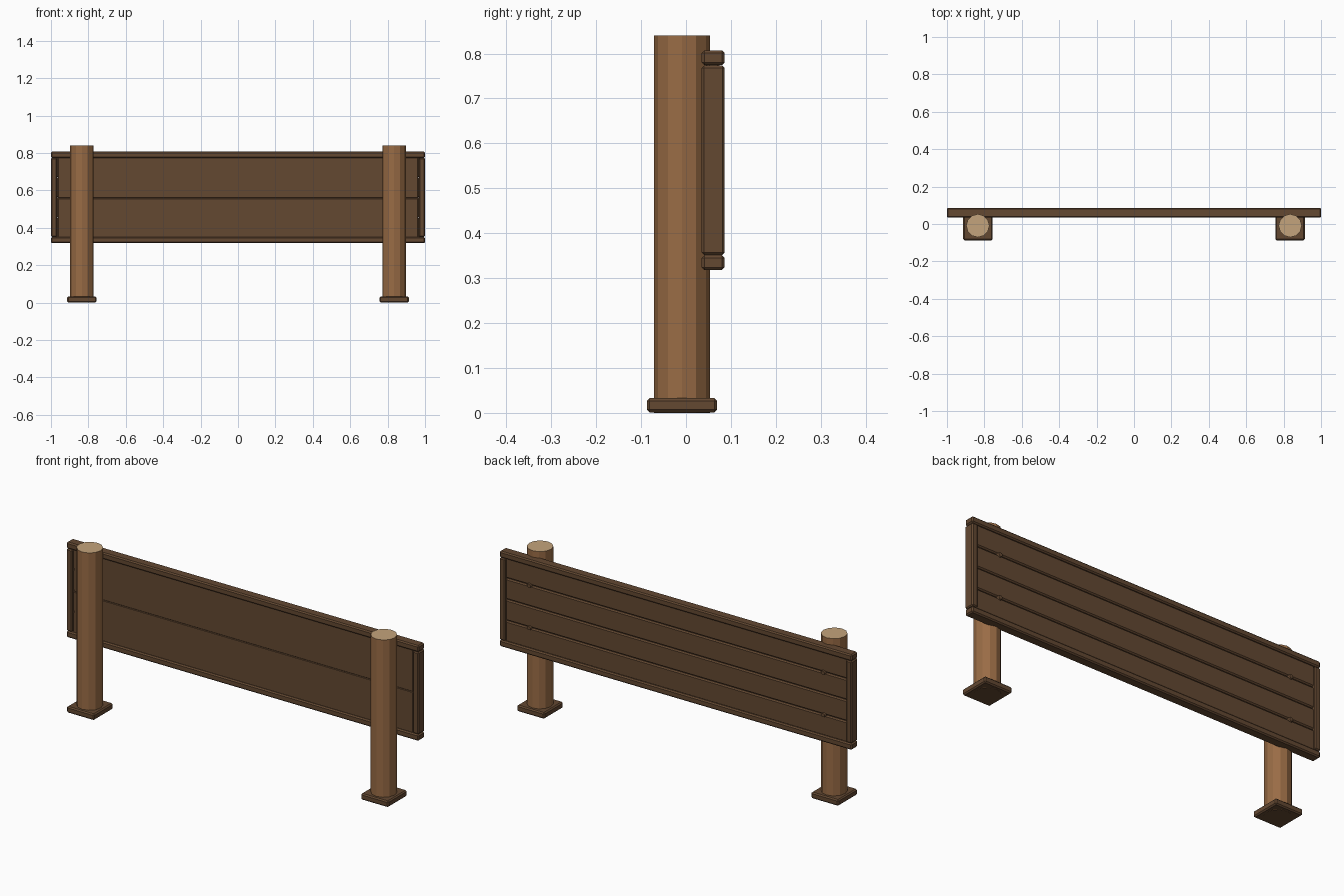
import bpy
import bmesh
from math import pi
from mathutils import Matrix

if "Cube" in bpy.data.objects:
    bpy.data.objects.remove(bpy.data.objects["Cube"], do_unlink=True)


def material(name, rgb):
    mat = bpy.data.materials.new(name)
    mat.use_nodes = True
    mat.diffuse_color = (*rgb, 1)
    mat.node_tree.nodes["Principled BSDF"].inputs["Base Color"].default_value = (*rgb, 1)
    return mat


dark_wood = material("dark wood", (0.125, 0.065, 0.031))
post_wood = material("post wood", (0.32, 0.15, 0.06))
cut_wood = material("cut wood", (0.55, 0.37, 0.20))


def finish(name, bm, *mats):
    mesh = bpy.data.meshes.new(name)
    bm.to_mesh(mesh)
    bm.free()
    for mat in mats:
        mesh.materials.append(mat)
    obj = bpy.data.objects.new(name, mesh)
    bpy.context.collection.objects.link(obj)
    return obj


def box(name, x, y, z, bevel):
    """Bevelled box from (min, max) ranges along each axis."""
    bm = bmesh.new()
    size = [r[1] - r[0] for r in (x, y, z)]
    centre = [(r[0] + r[1]) / 2 for r in (x, y, z)]
    bmesh.ops.create_cube(bm, size=1)
    bmesh.ops.scale(bm, vec=size, verts=bm.verts)
    bmesh.ops.translate(bm, vec=centre, verts=bm.verts)
    if bevel:
        bmesh.ops.bevel(bm, geom=bm.edges[:], offset=bevel, segments=1,
                        affect='EDGES', profile=0.5)
    return finish(name, bm, dark_wood)


def post(name, x):
    # Twelve-sided log with a pale cut top and a dark underside
    height = 0.84
    bm = bmesh.new()
    bmesh.ops.create_cone(bm, cap_ends=True, segments=12, radius1=0.062, radius2=0.062,
                          depth=height, matrix=Matrix.Translation((x, -0.009, height / 2)))
    for face in bm.faces:
        face.material_index = 1 if face.normal.z > 0.9 else 2 if face.normal.z < -0.9 else 0
    finish(name, bm, post_wood, cut_wood, dark_wood)


def bolt(name, x, z):
    # Low rounded head on the back of the boards
    bm = bmesh.new()
    place = Matrix.Translation((x, 0.075, z)) @ Matrix.Rotation(-pi / 2, 4, 'X')
    bmesh.ops.create_cone(bm, cap_ends=True, segments=10, radius1=0.015, radius2=0.01,
                          depth=0.016, matrix=place)
    finish(name, bm, dark_wood)


FRAME_Y = (0.035, 0.086)
LOW, HIGH, PLANKS = 0.345, 0.78, 4
STEP = (HIGH - LOW) / PLANKS

# Frame rails
box("top_rail", (-1, 1), FRAME_Y, (0.774, 0.807), 0.006)
box("bottom_rail", (-1, 1), FRAME_Y, (0.318, 0.351), 0.006)

# Horizontal planks, grooved at the back
for i in range(PLANKS):
    z = LOW + i * STEP
    box(f"plank_{i + 1}", (-0.972, 0.972), (0.046, 0.076), (z + 0.001, z + STEP - 0.001), 0.006)

# Two wide boards facing the posts
middle = (LOW + HIGH) / 2 - 0.004
box("lower_front_board", (-0.963, 0.963), (0.044, 0.062), (LOW, middle - 0.001), 0.002)
box("upper_front_board", (-0.963, 0.963), (0.044, 0.062), (middle + 0.001, HIGH), 0.002)

# Parts repeated on both sides
for side, s in (("left", 1), ("right", -1)):
    x = 0.835 * s
    box(f"{side}_end_strip", sorted((0.968 * s, s)), FRAME_Y, (0.352, 0.773), 0.005)
    post(f"{side}_post", x)
    box(f"{side}_post_base", (x - 0.078, x + 0.078), (-0.087, 0.069), (0.001, 0.033), 0.006)
    for level, n in (("lower", 1), ("upper", 3)):
        bolt(f"{side}_{level}_bolt", x, LOW + n * STEP)
